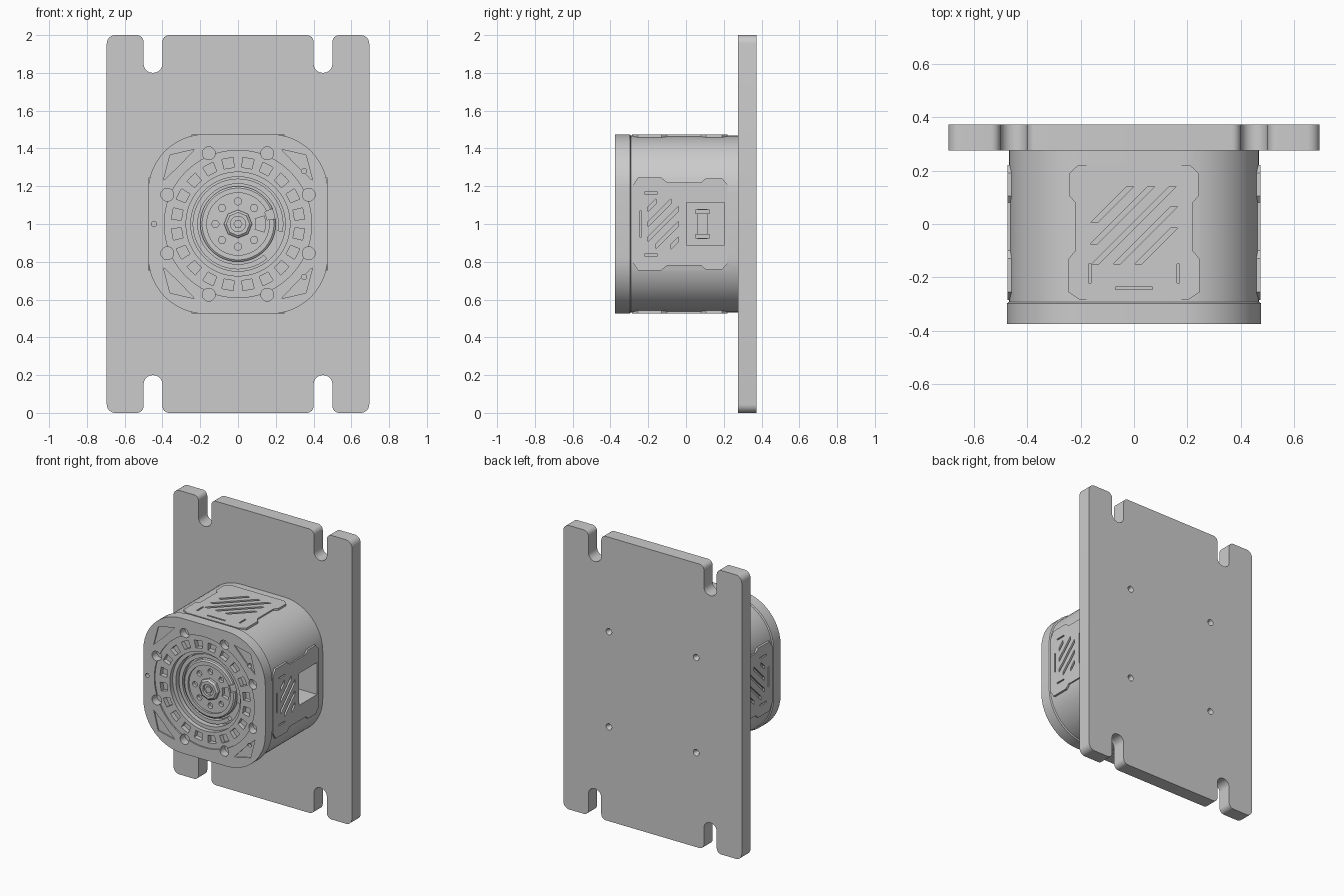
import bpy, bmesh
from math import pi, sin, cos, radians
from mathutils import Matrix, Vector

cube = bpy.data.objects.get("Cube")
if cube:
    bpy.data.objects.remove(cube)

GREY = (0.6, 0.6, 0.6, 1)
grey = bpy.data.materials.new("plain grey")
grey.use_nodes = True
grey.diffuse_color = GREY
grey.node_tree.nodes["Principled BSDF"].inputs["Base Color"].default_value = GREY

# Local frames: outline (u, v) and depth w
FRONT = Matrix(((1, 0, 0, 0), (0, 0, 1, 0), (0, 1, 0, 1), (0, 0, 0, 1)))


def side_frame(turns):
    """Frame of the top face, turned about the y axis in quarter turns."""
    return Matrix.Translation((0, 0, 1)) @ Matrix.Rotation(turns * pi / 2, 4, 'Y')


def loft(name, sections, frame=FRONT):
    """Closed solid through outlines with equal point counts."""
    bm = bmesh.new()
    rings = [[bm.verts.new(frame @ Vector((u, v, w))) for u, v in pts] for pts, w in sections]
    for a, b in zip(rings, rings[1:]):
        for i in range(len(a)):
            bm.faces.new((a[i - 1], a[i], b[i], b[i - 1]))
    bm.faces.new(rings[0])
    bm.faces.new(rings[-1])
    bmesh.ops.recalc_face_normals(bm, faces=bm.faces[:])
    mesh = bpy.data.meshes.new(name)
    bm.to_mesh(mesh)
    bm.free()
    mesh.materials.append(grey)
    obj = bpy.data.objects.new(name, mesh)
    bpy.context.collection.objects.link(obj)
    return obj


def prism(name, pts, w0, w1, frame=FRONT):
    return loft(name, [(pts, w0), (pts, w1)], frame)


def circle(r, n=48, cu=0, cv=0):
    return [(cu + r * cos(2 * pi * i / n), cv + r * sin(2 * pi * i / n)) for i in range(n)]


def sector(r0, r1, a0, a1, n=4):
    arc = [radians(a0 + (a1 - a0) * i / n) for i in range(n + 1)]
    return ([(r1 * cos(a), r1 * sin(a)) for a in arc]
            + [(r0 * cos(a), r0 * sin(a)) for a in reversed(arc)])


def rect(u0, u1, v0, v1):
    return [(u0, v0), (u1, v0), (u1, v1), (u0, v1)]


def fillet(corners, n=6):
    """Round the right-angled corners (u, v, radius) of an outline."""
    out = []
    for i, (u, v, r) in enumerate(corners):
        p = Vector((u, v))
        a = (Vector(corners[i - 1][:2]) - p).normalized()
        b = (Vector(corners[(i + 1) % len(corners)][:2]) - p).normalized()
        for k in range(n + 1):
            t = pi / 2 * k / n
            out.append(tuple(p + (a + b) * r - b * r * cos(t) - a * r * sin(t)))
    return out


def combine(obj, adds, cuts):
    """Join solids to an object, cut others away, then discard the helpers."""
    for helper, op in [(h, 'UNION') for h in adds] + [(h, 'DIFFERENCE') for h in cuts]:
        helper.hide_render = True
        mod = obj.modifiers.new(op.lower(), 'BOOLEAN')
        mod.object, mod.operation, mod.solver = helper, op, 'EXACT'
    bpy.context.view_layer.update()
    done = bpy.data.meshes.new_from_object(obj.evaluated_get(bpy.context.evaluated_depsgraph_get()))
    obj.modifiers.clear()
    obj.data = done
    done.materials.clear()
    done.materials.append(grey)
    for helper in adds + cuts:
        bpy.data.objects.remove(helper)


def polar(r, deg):
    return r * cos(radians(deg)), r * sin(radians(deg))


# Mounting plate with four open slots and four countersunk screw holes
quarter = [(0.695, 1, 0.045), (0.5, 1, 0.035), (0.5, 0.8, 0.049), (0.4, 0.8, 0.049), (0.4, 1, 0.035)]
upper = quarter + [(-u, v, r) for u, v, r in reversed(quarter)]
outline = fillet(upper + [(u, -v, r) for u, v, r in reversed(upper)])
plate = prism("mounting_plate", outline, 0.275, 0.372)
holes = []
for u in (-0.34, 0.34):
    for v in (-0.335, 0.335):
        holes.append(loft("screw_hole", [(circle(0.012, 16, u, v), 0.33),
                                         (circle(0.014, 16, u, v), 0.352),
                                         (circle(0.026, 16, u, v), 0.38)]))
combine(plate, [], holes)


# Housing body with a slightly wider front bezel
def square(h):
    return fillet([(h, h, 0.3), (-h, h, 0.3), (-h, -h, 0.3), (h, -h, 0.3)], 12)


housing = loft("housing", [(square(0.475), -0.375), (square(0.475), -0.297),
                           (square(0.468), -0.292), (square(0.468), 0.28)])
adds, cuts = [], []

# Raised flat panel, diagonal grooves and slits on each of the four sides
half = [(0.2, -0.285), (0.245, -0.255), (0.245, -0.13), (0.22, -0.1),
        (0.22, 0.08), (0.242, 0.105), (0.242, 0.19), (0.21, 0.22)]
panel = half + [(-u, v) for u, v in reversed(half)]
for turns in range(4):
    frame = side_frame(turns)
    adds.append(prism("side_panel", panel, 0.43, 0.473, frame))
    on_side = turns % 2
    slant = -1 if turns == 1 else 1
    v0, v1 = (-0.2, -0.04) if on_side else (-0.15, 0.14)
    mid = (v0 + v1) / 2
    reach = 0.12 if on_side else 0.15
    for c in (-0.16, -0.08, 0, 0.08, 0.16):
        a, b = max(v0, mid - reach - c), min(v1, mid + reach - c)
        if b - a > 0.03:
            bar = [(slant * (v - mid + c + d), v)
                   for v, d in ((a, -0.013), (a, 0.013), (b, 0.013), (b, -0.013))]
            cuts.append(prism("groove", bar, 0.457, 0.52, frame))
    cuts.append(prism("slit", rect(-0.07, 0.07, -0.246, -0.236), 0.463, 0.52, frame))
    for s in (-1, 1):
        u = s * 0.165
        cuts.append(prism("slit", rect(u - 0.005, u + 0.005, -0.22, -0.15), 0.463, 0.52, frame))

# Connector opening on the left side
left = side_frame(1)
cuts.append(prism("opening", rect(-0.115, 0.11, 0.003, 0.205), 0.27, 0.52, left))

# Stepped round recess in the front
for r, depth in ((0.39, -0.366), (0.275, -0.335), (0.25, -0.285)):
    cuts.append(prism("recess", circle(r, 64), depth, -0.42))

# Ring of vents
for i in range(20):
    cuts.append(prism("vent", sector(0.3, 0.352, 18 * i + 4, 18 * i + 14, 2), -0.335, -0.43))

# Screw pockets around the recess
for i in range(8):
    u, v = polar(0.405, 22.5 + 45 * i)
    cuts.append(prism("pocket", circle(0.034, 20, u, v), -0.32, -0.44))

# Corner facets and small pin holes
for su in (-1, 1):
    for sv in (-1, 1):
        kite = [(0.23, 0.395), (0.36, 0.365), (0.395, 0.23), (0.31, 0.31)]
        cuts.append(prism("corner_facet", [(su * u, sv * v) for u, v in kite], -0.367, -0.45))
for u, v in ((0.35, 0.28), (0.35, -0.28), (-0.445, 0)):
    cuts.append(prism("pin_hole", circle(0.014, 12, u, v), -0.345, -0.46))
combine(housing, adds, cuts)

# Hub in the recess, with bolt holes and a small window
hub = loft("hub", [(circle(0.2, 64), -0.27), (circle(0.2, 64), -0.315), (circle(0.19, 64), -0.322)])
cuts = [prism("hub_dish", circle(0.165), -0.308, -0.36)]
for i in range(1, 8):
    u, v = polar(0.12, 45 * i)
    cuts.append(prism("bolt_hole", circle(0.019, 14, u, v), -0.285, -0.37))
cuts.append(prism("hub_window", sector(0.095, 0.145, -17, 17), -0.285, -0.38))
cuts.append(prism("rim_notch", sector(0.155, 0.21, 8, 24), -0.3, -0.38))
combine(hub, [], cuts)

# Hub cap: octagonal boss with a hexagonal socket
cap = loft("hub_cap", [(circle(0.075, 8), -0.29), (circle(0.075, 8), -0.325), (circle(0.062, 8), -0.335)])
combine(cap, [], [prism("socket", circle(0.04, 24), -0.318, -0.37)])
prism("hub_bolt", circle(0.024, 6), -0.3, -0.33)

# Broken ring around the hub
ring = prism("broken_ring", sector(0.213, 0.24, -10, 310, 48), -0.28, -0.315)

# Connector inside the opening
prism("connector_body", rect(-0.08, 0.08, 0.06, 0.115), 0.26, 0.33, left)
for s in (-1, 1):
    prism("connector_latch", rect(s * 0.065 - 0.012, s * 0.065 + 0.012, 0.05, 0.125), 0.26, 0.345, left)

# Smooth shading with sharp edges kept
bpy.ops.object.select_all(action='DESELECT')
for obj in (plate, housing, hub, ring):
    obj.select_set(True)
bpy.context.view_layer.objects.active = housing
bpy.ops.object.shade_smooth_by_angle(angle=radians(25))
